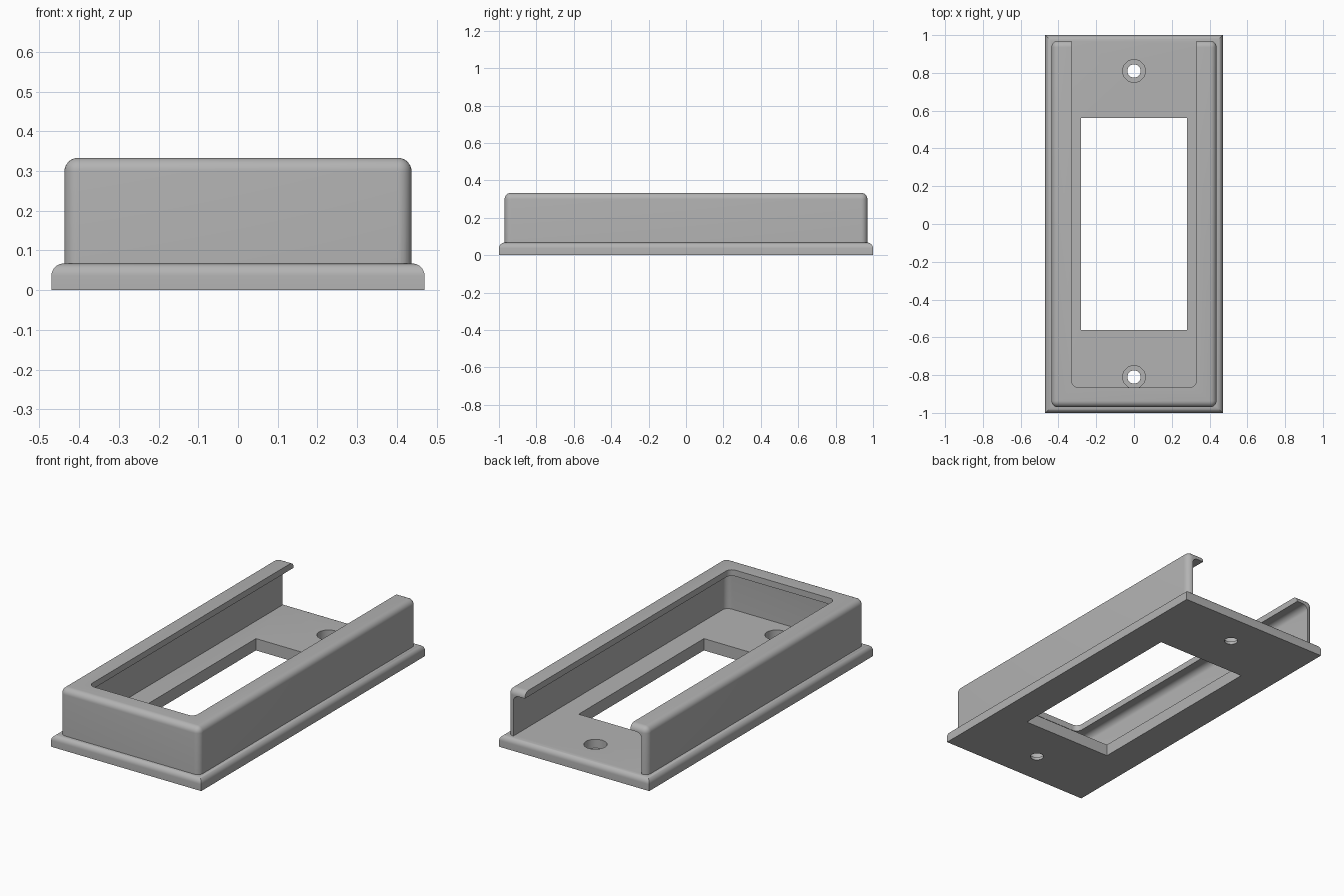
import bpy
import bmesh
from mathutils import Matrix, Vector

old = bpy.data.objects.get("Cube")
if old:
    bpy.data.objects.remove(old, do_unlink=True)

grey = bpy.data.materials.new("plain grey")
grey.use_nodes = True
colour = (0.45, 0.45, 0.45, 1)
grey.diffuse_color = colour
grey.node_tree.nodes["Principled BSDF"].inputs["Base Color"].default_value = colour


def finish(name, bm):
    mesh = bpy.data.meshes.new(name)
    bm.to_mesh(mesh)
    bm.free()
    mesh.materials.append(grey)
    obj = bpy.data.objects.new(name, mesh)
    bpy.context.collection.objects.link(obj)
    return obj


def box(name, low, high, radius=0, top=False, upright=False):
    """Box between two corners with its top and/or upright edges rounded."""
    low, high = Vector(low), Vector(high)
    bm = bmesh.new()
    bmesh.ops.create_cube(bm, size=1, matrix=Matrix.Translation((low + high) / 2)
                          @ Matrix.Diagonal((*(high - low), 1)))
    edges = []
    for e in bm.edges:
        a, b = (v.co.z for v in e.verts)
        is_upright = abs(a - b) > 1e-4
        is_top = min(a, b) > high.z - 1e-4
        if (upright and is_upright) or (top and is_top):
            edges.append(e)
    if edges:
        bmesh.ops.bevel(bm, geom=edges, offset=radius, offset_type='OFFSET',
                        segments=8, profile=0.5, affect='EDGES')
    return finish(name, bm)


def cylinder(name, y, radius, low, high):
    bm = bmesh.new()
    bmesh.ops.create_cone(bm, cap_ends=True, segments=48, radius1=radius,
                          radius2=radius, depth=high - low,
                          matrix=Matrix.Translation((0, y, (low + high) / 2)))
    return finish(name, bm)


def combine(target, other, operation):
    mod = target.modifiers.new(operation.lower(), 'BOOLEAN')
    mod.operation = operation
    mod.solver = 'EXACT'
    mod.object = other
    bpy.context.view_layer.objects.active = target
    bpy.ops.object.modifier_apply(modifier=mod.name)
    bpy.data.objects.remove(other, do_unlink=True)


# Base plate with rounded top rim, central window and counterbored screw holes
plate = box("cover_plate", (-0.47, -1, 0), (0.47, 1, 0.067), 0.031, top=True)
combine(plate, box("window_cutter", (-0.28, -0.56, -0.2), (0.28, 0.56, 0.2)), 'DIFFERENCE')
for y in (-0.81, 0.81):
    combine(plate, cylinder("screw_cutter", y, 0.035, -0.2, 0.2), 'DIFFERENCE')
    combine(plate, cylinder("head_cutter", y, 0.06, 0.017, 0.2), 'DIFFERENCE')

# Raised wall with an inward lip, open at the back
wall = box("raised_wall", (-0.437, -0.97, 0.04), (0.437, 0.97, 0.333),
           0.034, top=True, upright=True)
combine(wall, box("cavity_cutter", (-0.402, -0.935, -0.1), (0.402, 1.2, 0.298),
                  0.034, top=True, upright=True), 'DIFFERENCE')
combine(wall, box("opening_cutter", (-0.33, -0.865, 0.15), (0.33, 1.3, 0.5),
                  0.035, upright=True), 'DIFFERENCE')

# Join both into one solid and smooth the rounded edges
combine(plate, wall, 'UNION')
bpy.ops.object.select_all(action='DESELECT')
plate.select_set(True)
bpy.context.view_layer.objects.active = plate
bpy.ops.object.shade_smooth_by_angle(angle=0.5)
